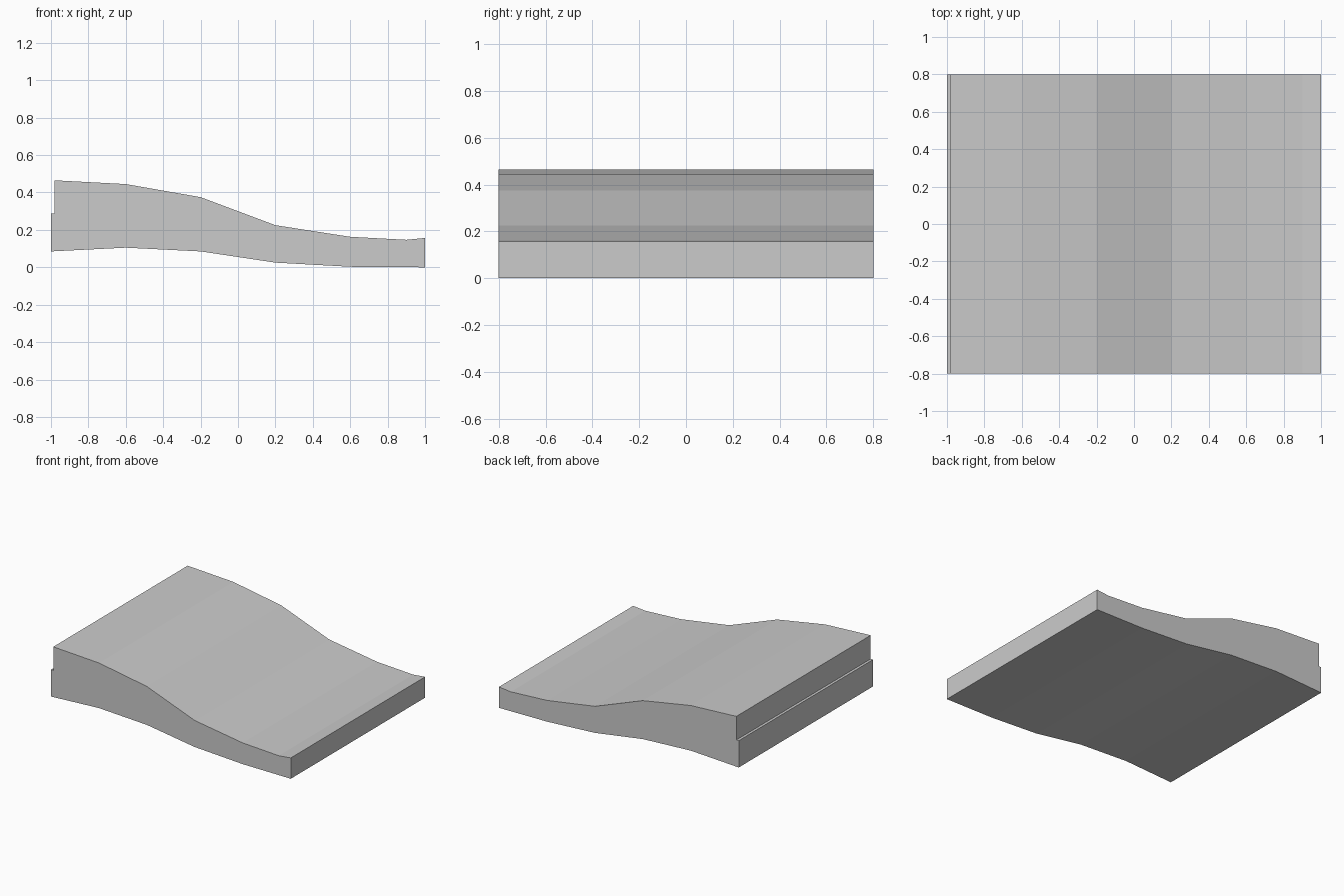
import bpy, bmesh

if "Cube" in bpy.data.objects:
    bpy.data.objects.remove(bpy.data.objects["Cube"])

# Side outline of the sloping ground slab (x, z), counter-clockwise from the front
PROFILE = [
    (-1.0, 0.085), (-0.6, 0.105), (-0.2, 0.085), (0.2, 0.025), (0.6, 0.003), (1.0, 0.0),
    (1.0, 0.157), (0.9, 0.147), (0.6, 0.163), (0.2, 0.225), (-0.2, 0.375),
    (-0.6, 0.445), (-0.98, 0.465), (-0.98, 0.287), (-1.0, 0.287),
]
HALF_WIDTH = 0.8


def extrude_profile(name, points, half_width):
    bm = bmesh.new()
    face = bm.faces.new([bm.verts.new((x, -half_width, z)) for x, z in points])
    ext = bmesh.ops.extrude_face_region(bm, geom=[face], use_keep_orig=True)
    verts = [g for g in ext["geom"] if isinstance(g, bmesh.types.BMVert)]
    bmesh.ops.translate(bm, verts=verts, vec=(0, 2 * half_width, 0))
    bmesh.ops.recalc_face_normals(bm, faces=bm.faces)
    mesh = bpy.data.meshes.new(name)
    bm.to_mesh(mesh)
    bm.free()
    obj = bpy.data.objects.new(name, mesh)
    bpy.context.collection.objects.link(obj)
    return obj


# Sloping slab with a stepped tall end
extrude_profile("sloping_slab", PROFILE, HALF_WIDTH)
